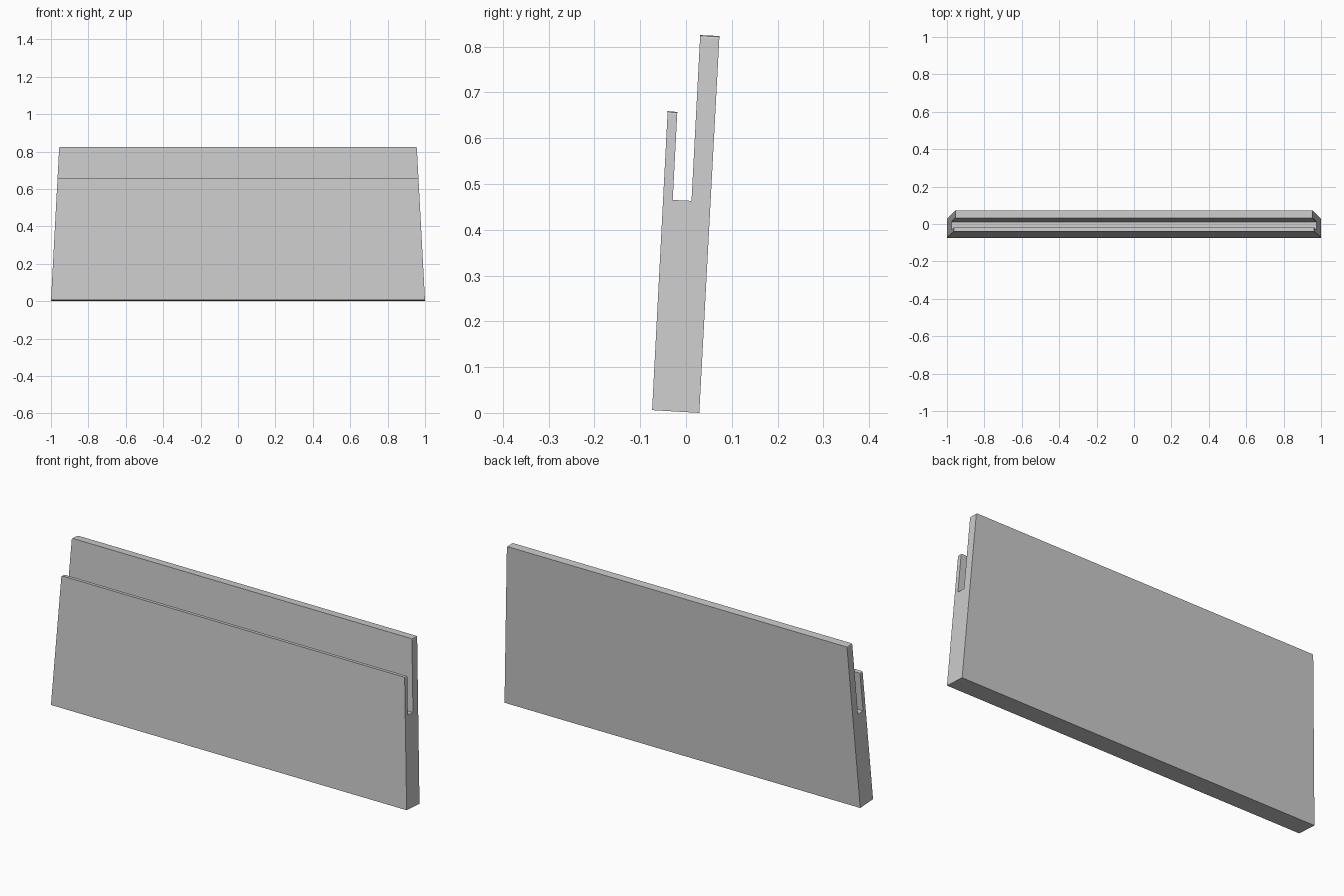
import bpy, bmesh

cube = bpy.data.objects.get("Cube")
if cube:
    bpy.data.objects.remove(cube, do_unlink=True)

# Single plain grey material
grey = bpy.data.materials.new("plain_grey")
grey.use_nodes = True
color = (0.6, 0.6, 0.6, 1)
grey.diffuse_color = color
grey.node_tree.nodes["Principled BSDF"].inputs["Base Color"].default_value = color

# Leaning slotted cross-section (y, z): thick back panel, slot, thin front lip
profile = [(-0.074, 0.006), (0.029, 0), (0.073, 0.823), (0.031, 0.825),
           (0.012, 0.463), (-0.029, 0.465), (-0.019, 0.657), (-0.04, 0.659)]
TAPER = 0.0535  # the ends narrow with height

bm = bmesh.new()
ends = [[bm.verts.new((side * (1 - TAPER * z), y, z)) for y, z in profile]
        for side in (-1, 1)]
left, right = ends
bm.faces.new(left)
bm.faces.new(right[::-1])
for i in range(len(profile)):
    j = (i + 1) % len(profile)
    bm.faces.new((left[i], right[i], right[j], left[j]))
bmesh.ops.recalc_face_normals(bm, faces=bm.faces[:])

# Ease the short end edges of the upward-facing surfaces
bm.edges.ensure_lookup_table()
tips = [e for e in bm.edges
        if abs(e.verts[0].co.x - e.verts[1].co.x) < 0.01
        and any(f.normal.z > 0.9 for f in e.link_faces)]
bmesh.ops.bevel(bm, geom=tips, offset=0.006, segments=2, profile=0.5,
                affect='EDGES')

mesh = bpy.data.meshes.new("slotted_panel")
bm.to_mesh(mesh)
bm.free()
mesh.materials.append(grey)
panel = bpy.data.objects.new("slotted_panel", mesh)
bpy.context.collection.objects.link(panel)
